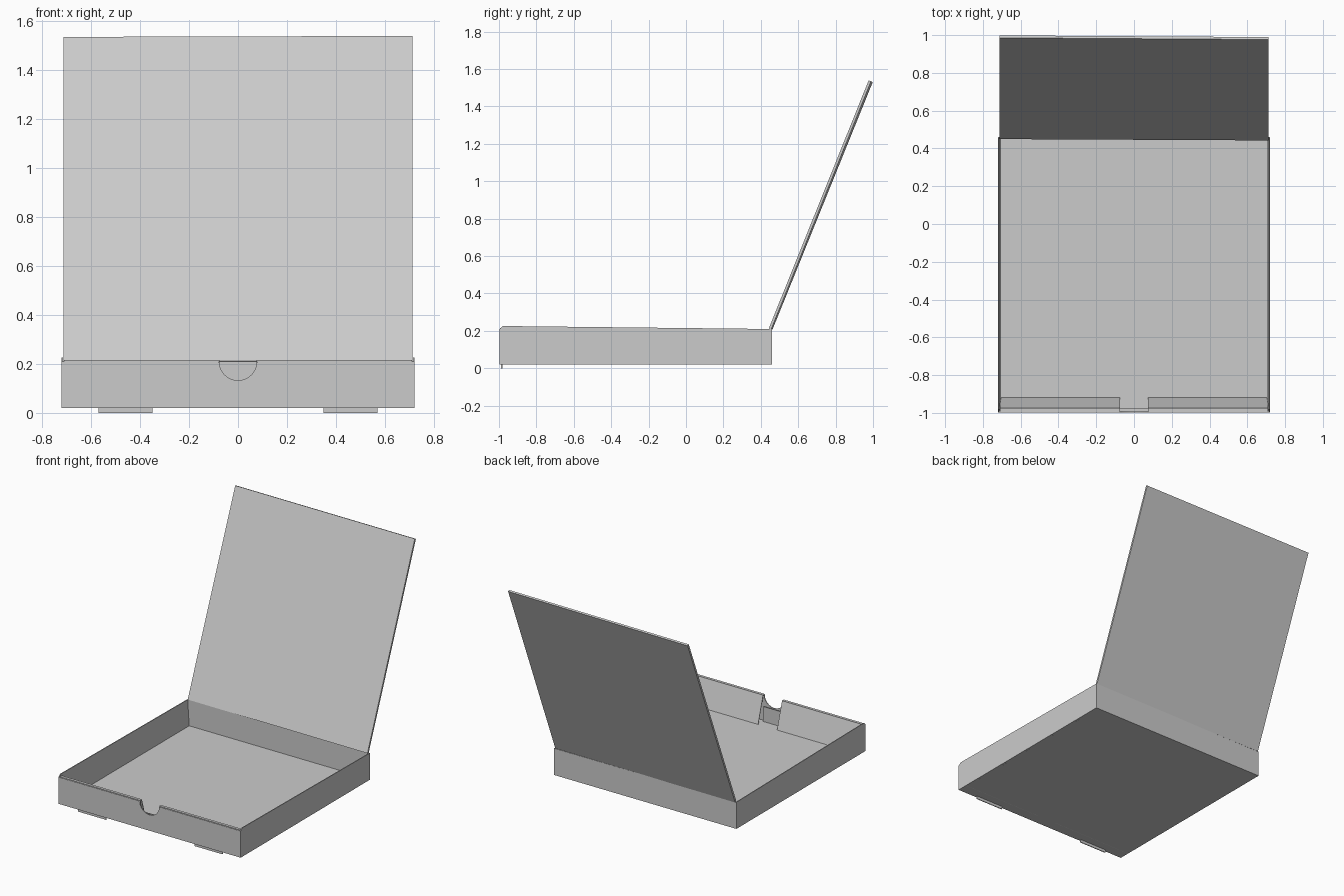
import bpy, math
from mathutils import Vector

cube = bpy.data.objects.get("Cube")
if cube:
    bpy.data.objects.remove(cube, do_unlink=True)

card = bpy.data.materials.new("grey_cardboard")
card.use_nodes = True
GREY = (0.6, 0.6, 0.6, 1)
card.diffuse_color = GREY
card.node_tree.nodes["Principled BSDF"].inputs["Base Color"].default_value = GREY

W, FRONT, BACK = 0.72, -0.995, 0.46
FLOOR, TOP, PEAK = 0.02, 0.21, 0.226


def sheet(name, points, thick=0.006):
    """Flat cardboard panel, thickened evenly about its outline."""
    mesh = bpy.data.meshes.new(name)
    mesh.from_pydata([Vector(p) for p in points], [], [range(len(points))])
    mesh.materials.append(card)
    obj = bpy.data.objects.new(name, mesh)
    bpy.context.collection.objects.link(obj)
    mod = obj.modifiers.new("Thickness", "SOLIDIFY")
    mod.thickness = thick
    mod.offset = 0
    return obj


def strip(name, a, b, x0, x1, thick=0.006):
    """Panel spanning x0..x1 between two (y, z) lines."""
    return sheet(name, [(x0, *a), (x1, *a), (x1, *b), (x0, *b)], thick)


# Floor and back wall
strip("floor", (FRONT, FLOOR + 0.003), (BACK, FLOOR + 0.003), -W, W)
strip("back_wall", (BACK - 0.003, FLOOR), (BACK - 0.003, TOP), -W, W)

# Front wall with the semicircular thumb notch
R = 0.077
arc = [(R * math.cos(t), FRONT, TOP - R * math.sin(t))
       for t in (math.pi * i / 20 for i in range(21))]
sheet("front_wall", [(-W, FRONT, FLOOR), (W, FRONT, FLOOR), (W, FRONT, TOP)]
      + arc + [(-W, FRONT, TOP)])

for s, side in ((1, "left"), (-1, "right")):
    # Side wall rises slightly toward the front, with a leaning inner fold
    x = s * (W - 0.003)
    sheet(side + "_wall", [(x, FRONT, FLOOR), (x, BACK, FLOOR),
                           (x, BACK, TOP), (x, FRONT + 0.015, PEAK), (x, FRONT, TOP)])
    xi = s * 0.705
    sheet(side + "_inner_fold", [(xi, FRONT, FLOOR), (xi, BACK, FLOOR),
                                 (x, BACK, TOP - 0.002), (x, FRONT + 0.015, PEAK - 0.002)], 0.004)
    # Front fold either side of the notch: rim, then sloping inner flap
    near, far = s * 0.075, s * 0.71
    strip(side + "_front_rim", (FRONT, TOP + 0.002), (-0.975, TOP + 0.002), near, far)
    strip(side + "_front_flap", (-0.977, TOP), (-0.92, FLOOR), near, far, 0.004)
    # Locking tab poking out beneath the front edge
    strip(side + "_tab", (-0.985, 0), (-0.985, FLOOR + 0.004), s * 0.35, s * 0.57)

# Inner layer behind the notch
strip("notch_backing", (-0.978, FLOOR), (-0.978, TOP - R), -0.075, 0.075, 0.004)

# Raised lid, very slightly twisted on its hinge
sheet("lid", [(-0.712, 0.456, TOP), (0.712, 0.449, TOP),
              (0.712, 0.983, 1.537), (-0.712, 0.992, 1.533)], 0.014)
